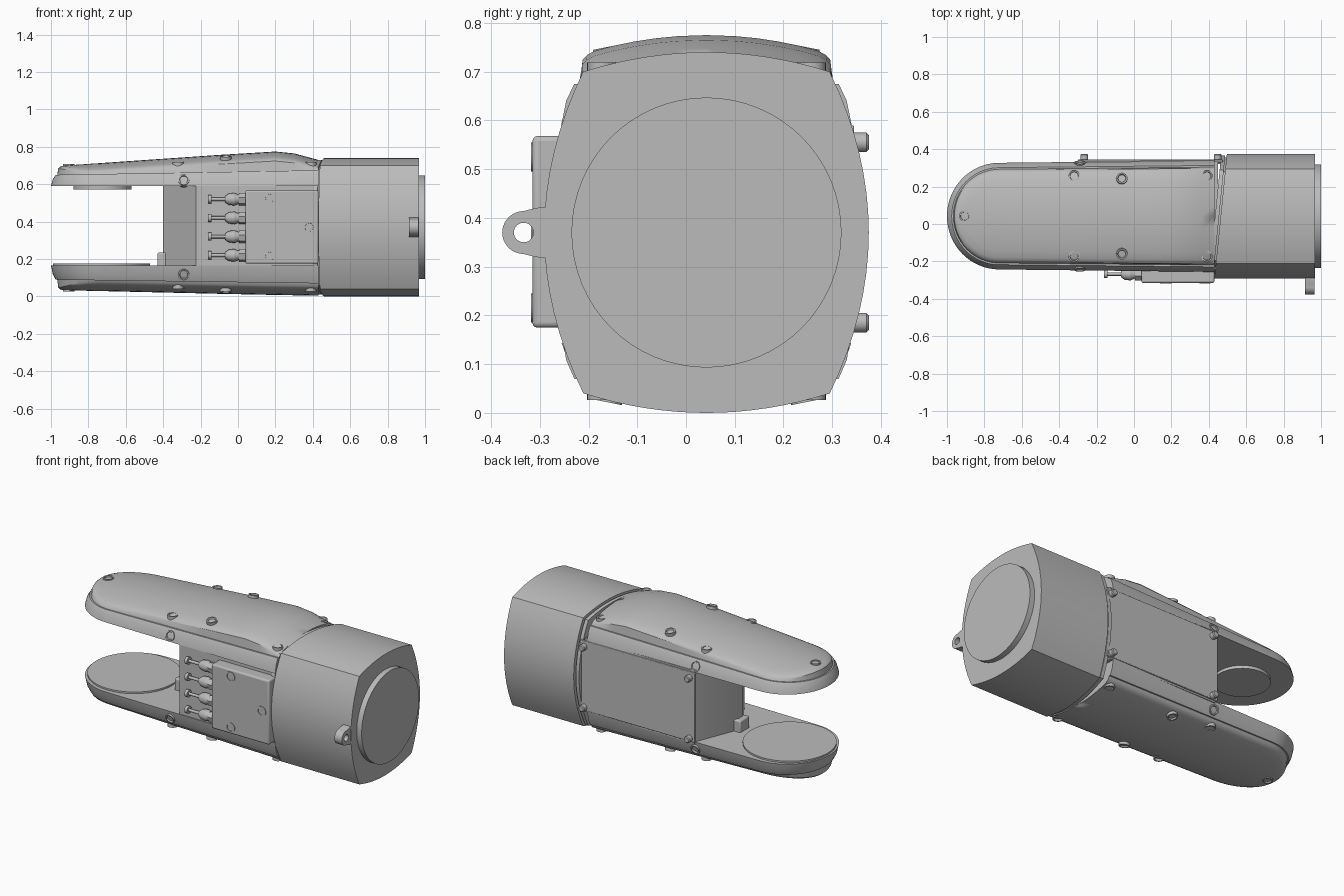
import bpy, bmesh, math
from mathutils import Vector

cube = bpy.data.objects.get("Cube")
if cube:
    bpy.data.objects.remove(cube, do_unlink=True)

grey = bpy.data.materials.new("plain grey")
grey.use_nodes = True
grey.diffuse_color = (0.5, 0.5, 0.5, 1)
grey.node_tree.nodes["Principled BSDF"].inputs["Base Color"].default_value = (0.5, 0.5, 0.5, 1)

YC, ZC = 0.042, 0.37          # axis of the arm


def loft(name, rings, caps=True, bevel=0):
    """Skin a list of closed point rings; without caps the last joins the first."""
    bm = bmesh.new()
    rows = [[bm.verts.new(p) for p in ring] for ring in rings]
    n = len(rows[0])
    pairs = list(zip(rows, rows[1:]))
    if not caps:
        pairs.append((rows[-1], rows[0]))
    for a, b in pairs:
        for i in range(n):
            j = (i + 1) % n
            bm.faces.new((a[i], a[j], b[j], b[i]))
    if caps:
        bm.faces.new(rows[0])
        bm.faces.new(rows[-1])
    bmesh.ops.remove_doubles(bm, verts=bm.verts, dist=1e-5)
    bmesh.ops.recalc_face_normals(bm, faces=bm.faces)
    mesh = bpy.data.meshes.new(name)
    bm.to_mesh(mesh)
    bm.free()
    mesh.materials.append(grey)
    ob = bpy.data.objects.new(name, mesh)
    bpy.context.collection.objects.link(ob)
    if bevel:
        mod = ob.modifiers.new("soft edges", 'BEVEL')
        mod.width, mod.segments = bevel, 3
    bpy.ops.object.select_all(action='DESELECT')
    ob.select_set(True)
    bpy.context.view_layer.objects.active = ob
    bpy.ops.object.shade_smooth_by_angle(angle=math.radians(28))
    return ob


def turned(name, start, axis, profile, sides=24):
    """Round part: profile holds (distance along axis, radius) pairs."""
    start, axis = Vector(start), Vector(axis).normalized()
    u = axis.orthogonal().normalized()
    v = axis.cross(u)
    turns = [math.tau * i / sides for i in range(sides)]
    return loft(name, [[start + axis * d + (u * math.cos(t) + v * math.sin(t)) * r
                        for t in turns] for d, r in profile])


def box(name, lo, hi, bevel=0):
    (x0, y0, z0), (x1, y1, z1) = lo, hi
    return loft(name, [[(x0, y0, z), (x1, y0, z), (x1, y1, z), (x0, y1, z)]
                       for z in (z0, z1)], bevel=bevel)


def screw(name, at, axis, r=0.03, h=0.006, depth=0.02):
    """Screw head with a sunken socket."""
    return turned(name, at, axis, [(-0.03, r), (h, r), (h, r * 0.75), (h - depth, r * 0.65)])


def lerp(points, x):
    for (xa, za), (xb, zb) in zip(points, points[1:]):
        if x <= xb:
            return za + (zb - za) * (x - xa) / (xb - xa)
    return points[-1][1]


# Four-arc cross-section of the housing
def section(scale=1.0, steps=16):
    side = [(0.333 - 0.08 * t * t, 0.33 * t) for t in (2 * i / steps - 1 for i in range(steps))]
    top = [(0.2525 * t, 0.37 - 0.04 * t * t) for t in (1 - 2 * i / steps for i in range(steps))]
    half = side + top
    return [(YC + y * s * scale, ZC + z * s * scale) for s in (1, -1) for y, z in half]


def seam(y):
    return 0.43 + 0.1 * (y + 0.29)


# Housing, seam groove and collar: the joint plane is slightly skewed
def barrel(name, scale, start, end):
    pts = section(scale)
    return loft(name, [[(start(y), y, z) for y, z in pts], [(end(y), y, z) for y, z in pts]])


barrel("housing", 1.0, seam, lambda y: 0.967)
barrel("seam_groove", 0.94, lambda y: seam(y) - 0.03, lambda y: seam(y) + 0.02)
barrel("collar", 0.975, lambda y: seam(y) - 0.03, lambda y: seam(y) - 0.008)
turned("end_flange", (0.95, YC, ZC), (1, 0, 0), [(0, 0.277), (0.05, 0.277)], 64)

# Fork arms: rounded outline, stepped rim and a crowned cover
CROWN = 0.6
UPPER = [(-1, 0.695), (-0.1, 0.757), (0.2, 0.775), (0.3, 0.765), (0.43, 0.73)]
LOWER = [(-1, 0.035), (0, 0.012), (0.43, 0.004)]
STATIONS = [0.43, 0.36, 0.3, 0.25, 0.2, 0.1, -0.1, -0.4, -0.6]


def surface(crest, sign, x, y):
    return lerp(crest, x) - sign * CROWN * (y - YC) ** 2


def outline(s):
    def half(x):
        return 0.285 + 0.013 * (x + 0.72) / 1.15
    near = [(x, YC - half(x) * s) for x in STATIONS]
    tip = [(-0.72 - 0.28 * s * math.sin(a), YC - 0.285 * s * math.cos(a))
           for a in (math.pi * i / 32 for i in range(33))]
    far = [(x, YC + half(x) * s) for x in reversed(STATIONS)]
    return near + tip + far


def fork_arm(name, crest, sign, base, rim_tip, rim_root):
    def rim(x):
        return rim_tip + (rim_root - rim_tip) * (x + 1) / 1.43
    rings = [[(x, y, base) for x, y in outline(1)],
             [(x, y, base + 0.6 * (rim(x) - base)) for x, y in outline(0.965)],
             [(x, y, rim(x)) for x, y in outline(0.91)],
             [(x, y, rim(x)) for x, y in outline(0.88)]]
    for s, drop in ((0.86, 0.012), (0.83, 0.005), (0.78, 0.001), (0.65, 0),
                    (0.5, 0), (0.35, 0), (0.2, 0), (0, 0)):
        rings.append([(x, y, surface(crest, sign, x, y) - sign * drop)
                      for x, y in outline(s)])
    # the last ring folds onto the centre line, so no end cap is wanted there
    bm_rings = rings[:-1] + [rings[-1]]
    return loft_open(name, bm_rings)


def loft_open(name, rings):
    """Capped at the first ring only; the last one closes on itself."""
    ob = loft(name, rings[:-1])
    bm = bmesh.new()
    bm.from_mesh(ob.data)
    cap = min((f for f in bm.faces if len(f.verts) > 8),
              key=lambda f: f.calc_area())
    bmesh.ops.delete(bm, geom=[cap], context='FACES_ONLY')
    loop = {tuple(round(c, 4) for c in p): q for p, q in zip(rings[-2], rings[-1])}
    edges = [e for e in bm.edges if e.is_boundary]
    new = bmesh.ops.extrude_edge_only(bm, edges=edges)["geom"]
    for v in (g for g in new if isinstance(g, bmesh.types.BMVert)):
        v.co = loop[min(loop, key=lambda k: (Vector(k) - v.co).length)]
    bmesh.ops.remove_doubles(bm, verts=bm.verts, dist=1e-5)
    bmesh.ops.recalc_face_normals(bm, faces=bm.faces)
    for f in bm.faces:
        f.smooth = True
    bm.to_mesh(ob.data)
    bm.free()
    return ob


fork_arm("upper_fork_arm", UPPER, 1, 0.59, 0.65, 0.675)
fork_arm("lower_fork_arm", LOWER, -1, 0.165, 0.09, 0.07)
turned("lower_joint_disc", (-0.73, YC, 0.15), (0, 0, 1), [(0, 0.26), (0.025, 0.26)], 64)
turned("upper_joint_pad", (-0.725, YC, 0.6), (0, 0, -1), [(0, 0.155), (0.028, 0.155)], 48)

# Web between the arms, with a wedge-shaped nose and a small ledge
plan = [(0.45, -0.245), (-0.225, -0.245), (-0.40, 0.02), (-0.40, 0.06), (-0.29, 0.335), (0.45, 0.335)]
loft("web", [[(x, y, z) for x, y in plan] for z in (0.155, 0.6)])
box("nose_ledge", (-0.43, 0.0, 0.155), (-0.36, 0.09, 0.235), 0.008)
box("back_panel", (-0.3, 0.33, 0.165), (0.475, 0.345, 0.59), 0.004)

# Screws and studs, matched on the covers above and below
for crest, sign, side in ((UPPER, 1, "upper"), (LOWER, -1, "lower")):
    for x, dy in ((-0.905, 0), (-0.32, 0.215), (-0.32, -0.215), (0.39, 0.215), (0.39, -0.215)):
        y = YC + dy
        screw(side + "_cover_screw", (x, y, surface(crest, sign, x, y)), (0, 0, sign))
    for d in (1, -1):
        y = YC + 0.2 * d
        z = surface(crest, sign, -0.065, y)
        screw(side + "_cover_stud", (-0.065, y, z), (0, 0.2 * d, sign), h=0.016, depth=0.008)
        z = ZC + 0.25 * sign
        screw(side + "_side_stud", (-0.29, YC + 0.272 * d, z), (0, d, 0.35 * sign),
              h=0.016, depth=0.008)
    for x in (-0.265, 0.447):
        turned("back_panel_knob", (x, 0.32, ZC + 0.185 * sign), (0, 1, 0),
               [(0, 0.02), (0.05, 0.02), (0.055, 0.015)])

# Connector box with four cable fittings
box("connector_box", (0.04, -0.315, 0.175), (0.43, -0.235, 0.568), 0.01)
for x, z in ((0.17, 0.525), (0.38, 0.37), (0.17, 0.215)):
    screw("box_screw", (x, -0.315, z), (0, -1, 0), h=0.003)
for z in (0.22, 0.32, 0.42, 0.52):
    turned("cable_plug", (-0.16, -0.268, z), (1, 0, 0),
           [(0, 0.022), (0.018, 0.022), (0.018, 0.009), (0.09, 0.009)], 16)
    turned("cable_gland", (-0.07, -0.268, z), (1, 0, 0),
           [(0, 0.016), (0.02, 0.03), (0.05, 0.034), (0.07, 0.026), (0.075, 0.026)], 16)
    turned("gland_nut", (0.005, -0.268, z), (1, 0, 0), [(0, 0.034), (0.045, 0.034)], 6)

# Lifting eye with a flared root
def eye_outline(steps=40):
    pts = []
    for i in range(steps):
        a = math.tau * i / steps
        c, s = math.cos(a), math.sin(a)
        if c > 0.01:
            pts.append((0.07 * c, math.copysign(0.044 * abs(s) ** 0.3 * (1 + 0.45 * c), s)))
        else:
            pts.append((0.044 * c, 0.044 * s))
    return pts


hole = [(0.02 * math.cos(math.tau * i / 40), 0.02 * math.sin(math.tau * i / 40)) for i in range(40)]
loft("lifting_eye", [[(x, -0.333 + y, ZC + z) for y, z in ring] for x, ring in
                     ((0.915, eye_outline()), (0.965, eye_outline()), (0.965, hole), (0.915, hole))],
     caps=False)
